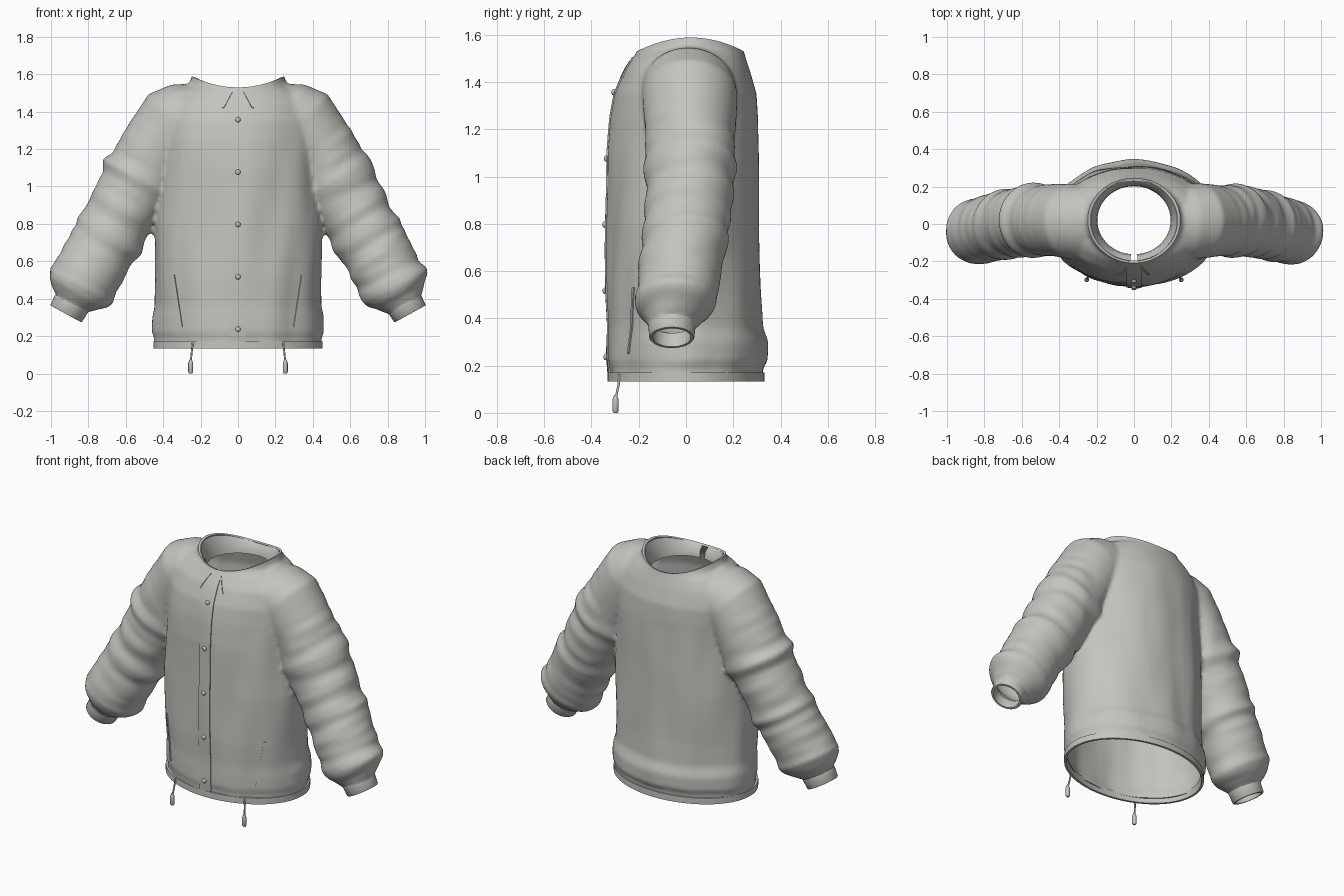
import bpy, bmesh, math
from mathutils import Vector, noise
from mathutils.bvhtree import BVHTree

cube = bpy.data.objects.get("Cube")
if cube:
    bpy.data.objects.remove(cube, do_unlink=True)

cloth = bpy.data.materials.new("light grey cloth")
cloth.use_nodes = True
GREY = (0.55, 0.55, 0.52, 1)
cloth.diffuse_color = GREY
cloth.node_tree.nodes["Principled BSDF"].inputs["Base Color"].default_value = GREY


def make(name, bm):
    mesh = bpy.data.meshes.new(name)
    bm.to_mesh(mesh)
    bm.free()
    mesh.materials.append(cloth)
    obj = bpy.data.objects.new(name, mesh)
    bpy.context.collection.objects.link(obj)
    return obj


def bake(obj):
    """Apply all modifiers to the mesh."""
    graph = bpy.context.evaluated_depsgraph_get()
    mesh = bpy.data.meshes.new_from_object(obj.evaluated_get(graph))
    obj.modifiers.clear()
    obj.data = mesh


def finish(obj, thickness=0, offset=-1):
    if thickness:
        mod = obj.modifiers.new("thickness", "SOLIDIFY")
        mod.thickness, mod.offset = thickness, offset
        bake(obj)
    bpy.ops.object.select_all(action="DESELECT")
    obj.select_set(True)
    bpy.context.view_layer.objects.active = obj
    bpy.ops.object.shade_smooth_by_angle(angle=math.radians(50))


def loft(bm, rings, loop=False):
    """Skin a row of rings; either cap the ends or join last to first."""
    rows = [[bm.verts.new(p) for p in ring] for ring in rings]
    n = len(rows[0])
    pairs = list(zip(rows, rows[1:])) + ([(rows[-1], rows[0])] if loop else [])
    for a, b in pairs:
        for i in range(n):
            j = (i + 1) % n
            bm.faces.new((a[i], a[j], b[j], b[i]))
    if not loop:
        bm.faces.new(rows[0])
        bm.faces.new(rows[-1])


def ring(centre, u, v, n=64):
    angles = [math.tau * i / n for i in range(n)]
    return [centre + u * math.cos(a) + v * math.sin(a) for a in angles]


def flat_ring(z, rx, yc, ry):
    return ring(Vector((0, yc, z)), Vector((rx, 0, 0)), Vector((0, ry, 0)))


def arm_ring(side, x, z, tilt, r, yc, ry):
    a = math.radians(tilt)
    return ring(Vector((side * x, yc, z)),
                Vector((side * math.cos(a), 0, math.sin(a))) * r, Vector((0, ry, 0)))


ARM_DIR = (0.48, -0.877)


def arm_at(side, t, r, yc, ry):
    return arm_ring(side, 0.445 + ARM_DIR[0] * t, 1.187 + ARM_DIR[1] * t, 28.7, r, yc, ry)


# torso: height, half width, depth centre, half depth
TORSO = [(.1, .445, 0, .325), (.19, .445, 0, .325), (.22, .457, .005, .338),
         (.3, .457, .006, .338), (.36, .445, -.004, .326), (.5, .445, -.01, .325),
         (.8, .45, -.012, .322), (1.1, .43, -.01, .32), (1.25, .43, -.005, .312),
         (1.35, .43, 0, .3), (1.45, .4, .005, .265), (1.51, .33, .015, .235),
         (1.54, .26, .02, .222), (1.64, .235, .02, .21)]
# shoulder: x, z, tilt, radius, depth centre, half depth
SHOULDER = [(.2, 1.36, 90, .19, .01, .2), (.29, 1.367, 70, .19, .01, .2),
            (.345, 1.345, 48, .2, .015, .2)]
# sleeve: distance down the arm, radius, depth centre, half depth
SLEEVE = [(0, .197, .02, .19), (.1, .195, .02, .19), (.17, .216, .02, .2),
          (.23, .196, .015, .185), (.36, .19, .01, .185), (.45, .184, 0, .18),
          (.51, .2, 0, .188), (.56, .184, -.01, .178), (.7, .186, -.03, .175),
          (.76, .182, -.035, .17), (.82, .195, -.04, .175), (.86, .172, -.045, .16),
          (.91, .125, -.055, .12), (.93, .094, -.06, .092), (1, .09, -.06, .09)]

# jacket shell: torso and sleeves fused into one cloth surface
bm = bmesh.new()
loft(bm, [flat_ring(*row) for row in TORSO])
for side in (1, -1):
    loft(bm, [arm_ring(side, *row) for row in SHOULDER] + [arm_at(side, *row) for row in SLEEVE])
bmesh.ops.recalc_face_normals(bm, faces=bm.faces)
shell = make("jacket_shell", bm)
mod = shell.modifiers.new("fuse", "REMESH")
mod.mode, mod.voxel_size = "VOXEL", 0.013
mod = shell.modifiers.new("soften", "SMOOTH")
mod.factor, mod.iterations = 0.5, 6
bake(shell)

# cloth folds, long on the torso and crosswise on the sleeves
bm = bmesh.new()
bm.from_mesh(shell.data)
bm.normal_update()
moves = []
for v in bm.verts:
    x, y, z = v.co
    along = (abs(x) - .445) * ARM_DIR[0] + (z - 1.187) * ARM_DIR[1]
    arm = min(1, max(0, (abs(x) - .43) * 8))
    folds = noise.noise(Vector((x * 7, y * 7, z * 2)))
    creases = noise.noise(Vector((along * 15, y * 4, x * 3)))
    fade = min(1, max(0, (1.45 - z) * 4))
    moves.append(v.normal * fade * (.012 * folds * (1 - arm) + .011 * creases * arm))
for v, move in zip(bm.verts, moves):
    v.co += move


def cut(point, normal, keep=lambda f: True):
    faces = [f for f in bm.faces if keep(f.calc_center_median())]
    geom = set(faces)
    for f in faces:
        geom.update(f.verts, f.edges)
    bmesh.ops.bisect_plane(bm, geom=list(geom), plane_co=point, plane_no=normal, clear_outer=True)


def neck_rise(x):
    return 0.06 * min(1, (x / 0.25) ** 2)


# open the hem, cuffs and the saddle-shaped neckline
cut((0, 0, .16), (0, 0, -1))
for side in (1, -1):
    cut((side * .9, 0, .353), (side * ARM_DIR[0], 0, ARM_DIR[1]),
        lambda c: c.x * side > .7 and c.z < .6)
for v in bm.verts:
    v.co.z -= neck_rise(v.co.x)
cut((0, 0, 1.53), (0, 0, 1))
for v in bm.verts:
    v.co.z += neck_rise(v.co.x)
bm.normal_update()
tree = BVHTree.FromBMesh(bm)
bm.to_mesh(shell.data)
bm.free()
finish(shell, 0.014)


def front(x, z, lift=0.0):
    hit = tree.ray_cast(Vector((x, -1, z)), Vector((0, 1, 0)))[0]
    return Vector((x, (hit.y if hit else -.2) - lift, z))


# waistband and cuffs
def band(name, rings):
    b = bmesh.new()
    loft(b, rings, loop=True)
    bmesh.ops.recalc_face_normals(b, faces=b.faces)
    finish(make(name, b))


band("waistband", [flat_ring(.133, .452, 0, .332), flat_ring(.172, .452, 0, .332),
                   flat_ring(.172, .43, 0, .31), flat_ring(.133, .438, 0, .318)])
for side, label in ((1, "left"), (-1, "right")):
    band(label + "_cuff", [arm_at(side, t, r, -.06, r) for t, r in
                           ((.925, .1), (.985, .096), (.99, .092), (.99, .08), (.925, .08))])

# inner stand collar, open at the front
b = bmesh.new()
rows = []
for z, r in ((1.46, .2), (1.5, .205), (1.525, .235)):
    angles = [math.radians(-85 + 350 * i / 48) for i in range(49)]
    rows.append([b.verts.new((r * math.cos(a), .02 + .93 * r * math.sin(a),
                              z + neck_rise(r * math.cos(a)) * (z > 1.51))) for a in angles])
for lo, hi in zip(rows, rows[1:]):
    for i in range(48):
        b.faces.new((lo[i], lo[i + 1], hi[i + 1], hi[i]))
finish(make("inner_collar", b), 0.008, 0)


# strips sewn on the front
def strip(name, start, end, width, rows=40, cols=4):
    b = bmesh.new()
    grid = []
    for i in range(rows + 1):
        x, z = Vector(start).lerp(Vector(end), i / rows)
        grid.append([b.verts.new(front(x + width * (j / cols - .5), z, .003))
                     for j in range(cols + 1)])
    for i in range(rows):
        for j in range(cols):
            b.faces.new((grid[i][j], grid[i + 1][j], grid[i + 1][j + 1], grid[i][j + 1]))
    finish(make(name, b), 0.006, 0)


strip("button_placket", (0, 1.49), (0, .17), .08)
for side, label in ((1, "left"), (-1, "right")):
    strip(label + "_pocket_welt", (side * .345, .53), (side * .302, .25), .01)
    strip(label + "_collar_point", (side * .035, 1.505), (side * .08, 1.42), .01, 8)

# buttons
for i in range(5):
    b = bmesh.new()
    bmesh.ops.create_uvsphere(b, u_segments=16, v_segments=8, radius=.014)
    bmesh.ops.scale(b, vec=(1, .7, 1), verts=b.verts)
    bmesh.ops.translate(b, vec=front(0, .237 + .28 * i, .008), verts=b.verts)
    finish(make("button_%d" % (i + 1), b))

# drawcords with toggles
for side, label in ((1, "left"), (-1, "right")):
    curve = bpy.data.curves.new(label + "_drawcord", "CURVE")
    curve.dimensions, curve.bevel_depth, curve.use_fill_caps = "3D", .005, True
    spline = curve.splines.new("POLY")
    spline.points.add(2)
    for p, co in zip(spline.points, ((.242, -.283, .165), (.247, -.285, .12), (.253, -.298, .06))):
        p.co = (side * co[0], co[1], co[2], 1)
    curve.materials.append(cloth)
    bpy.context.collection.objects.link(bpy.data.objects.new(label + "_drawcord", curve))
    b = bmesh.new()
    loft(b, [ring(Vector((side * .253, -.298, z)), Vector((r, 0, 0)), Vector((0, r, 0)), 12)
             for z, r in ((0, .008), (.008, .013), (.055, .013), (.075, .007))])
    bmesh.ops.recalc_face_normals(b, faces=b.faces)
    finish(make(label + "_cord_toggle", b))
